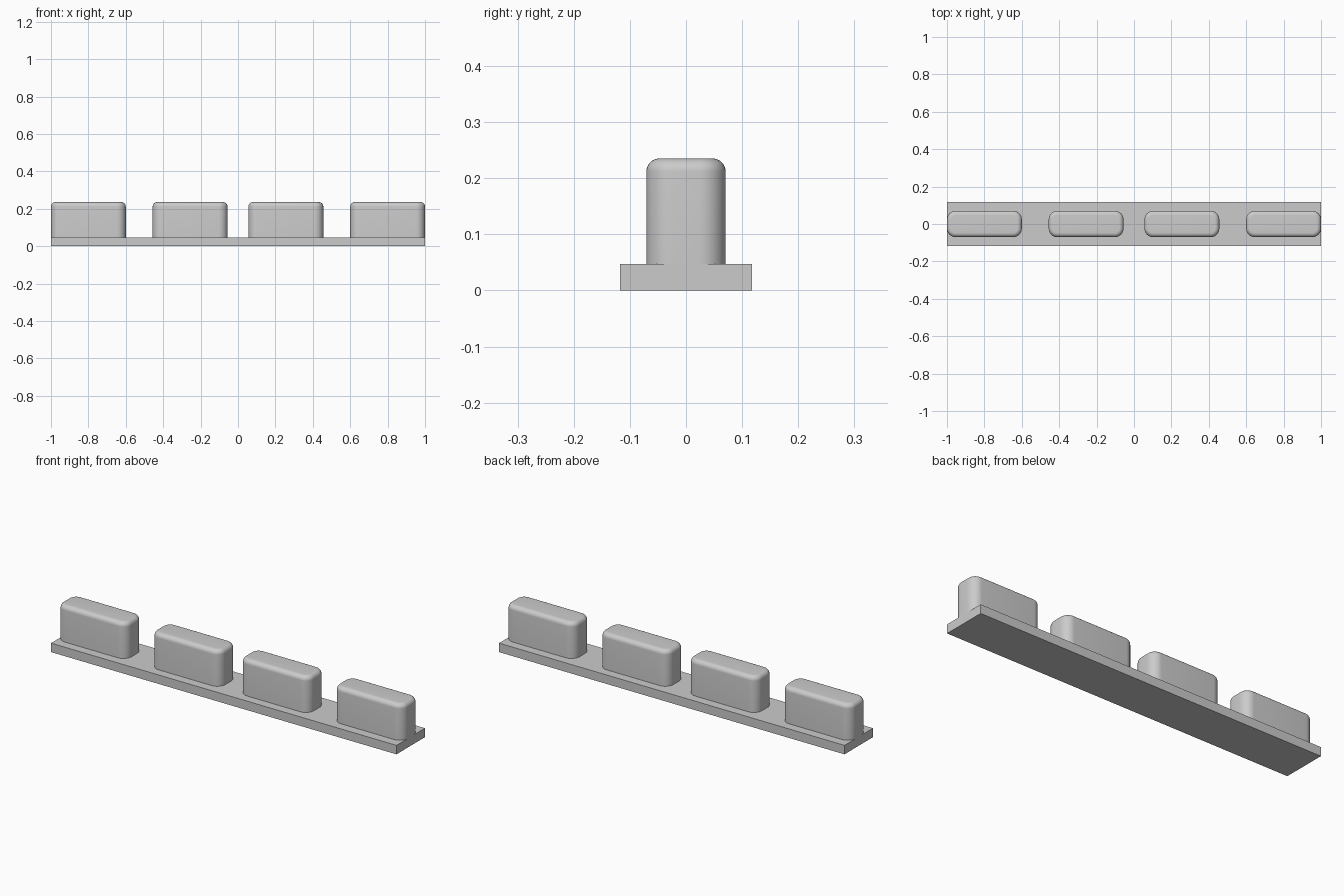
import bpy
import bmesh
from math import radians

cube = bpy.data.objects.get("Cube")
if cube:
    bpy.data.objects.remove(cube, do_unlink=True)

U = 2 / 85              # base unit that all sizes are multiples of
PLATE_TOP = 2 * U
BLOCK = (17 * U, 6 * U, 8 * U)

grey = bpy.data.materials.new("light_grey")
grey.use_nodes = True
colour = (0.6, 0.6, 0.6, 1)
grey.diffuse_color = colour
grey.node_tree.nodes["Principled BSDF"].inputs["Base Color"].default_value = colour


def box(name, size, x, z, corner=0, rim=0):
    """Box standing on z, with rounded upright corners and a rounded top rim."""
    bm = bmesh.new()
    bmesh.ops.create_cube(bm, size=1)
    for v in bm.verts:
        v.co = (v.co.x * size[0], v.co.y * size[1], (v.co.z + 0.5) * size[2])
    if corner:
        upright = [e for e in bm.edges
                   if abs(e.verts[0].co.z - e.verts[1].co.z) > size[2] / 2]
        bmesh.ops.bevel(bm, geom=upright, offset=corner, segments=10,
                        profile=0.5, affect='EDGES')
    if rim:
        top = [e for e in bm.edges
               if all(v.co.z > size[2] - 1e-5 for v in e.verts)]
        bmesh.ops.bevel(bm, geom=top, offset=rim, segments=8,
                        profile=0.5, affect='EDGES')
    mesh = bpy.data.meshes.new(name)
    bm.to_mesh(mesh)
    bm.free()
    mesh.materials.append(grey)
    obj = bpy.data.objects.new(name, mesh)
    obj.location = (x, 0, z)
    bpy.context.collection.objects.link(obj)
    if corner:
        bpy.ops.object.select_all(action='DESELECT')
        obj.select_set(True)
        bpy.context.view_layer.objects.active = obj
        bpy.ops.object.shade_smooth_by_angle(angle=radians(30))
    return obj


# Flat strip underneath
box("base_plate", (2, 10 * U, PLATE_TOP), 0, 0)

# Four rounded blocks, the outer pair flush with the plate ends
outer = 1 - BLOCK[0] / 2
inner = 0.256
for side, sign in (("right", -1), ("left", 1)):
    for place, x in (("outer", outer), ("inner", inner)):
        box(f"{side}_{place}_block", BLOCK, sign * x, PLATE_TOP, 2 * U, U)
